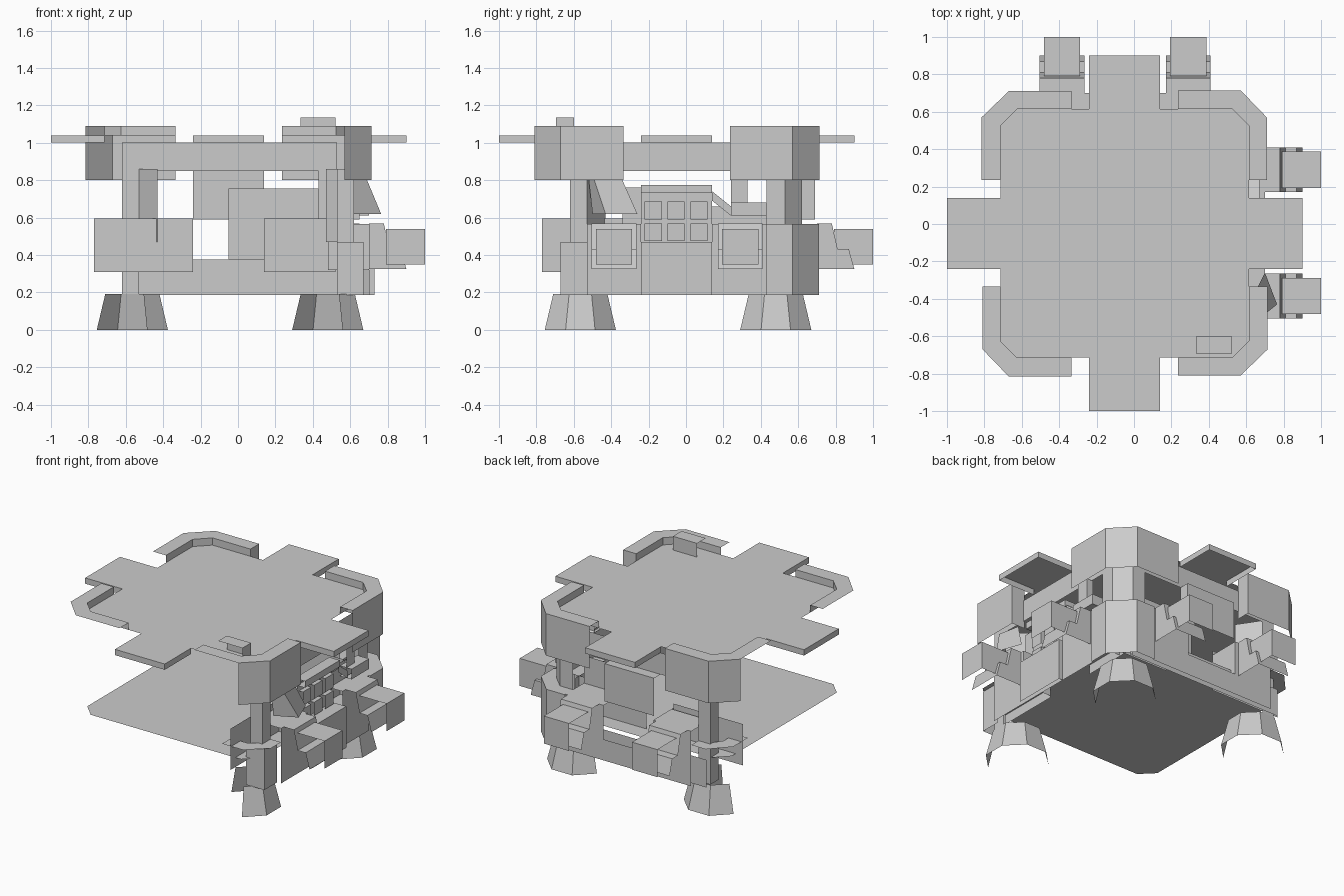
import bpy, math
from mathutils import Vector

if "Cube" in bpy.data.objects:
    bpy.data.objects.remove(bpy.data.objects["Cube"])

mat = bpy.data.materials.new("plain grey")
mat.diffuse_color = (0.6, 0.6, 0.6, 1)
mat.use_nodes = True
mat.node_tree.nodes["Principled BSDF"].inputs["Base Color"].default_value = mat.diffuse_color


def build(name, faces, swap=False, shell=False):
    """Object from faces given as point lists; swap mirrors the +x side onto the +y side;
    shell leaves off the faces that look towards the open -x and -y sides."""
    if swap:
        faces = [[(p[1], p[0], p[2]) for p in reversed(f)] for f in faces]
    if shell:
        def normal(f):
            a, b, c = (Vector(p) for p in f[:3])
            return (b - a).cross(c - b).normalized()
        faces = [f for f in faces if min(normal(f)[:2]) > -.9]
    verts, polys = [], []
    for f in faces:
        polys.append(range(len(verts), len(verts) + len(f)))
        verts += f
    me = bpy.data.meshes.new(name)
    me.from_pydata(verts, [], [list(p) for p in polys])
    me.materials.append(mat)
    ob = bpy.data.objects.new(name, me)
    bpy.context.collection.objects.link(ob)
    return ob


def ribbon(path, z0, z1):
    """Upright walls along an anticlockwise path."""
    return [[(*a, z0), (*b, z0), (*b, z1), (*a, z1)] for a, b in zip(path, path[1:])]


def plate(path, z):
    return [[(*p, z) for p in path]]


def rect(x0, x1, y0, y1):
    return [(x0, y0), (x1, y0), (x1, y1), (x0, y1)]


def box(x0, x1, y0, y1, z0, z1, bottom=False):
    r = rect(x0, x1, y0, y1)
    f = ribbon(r + r[:1], z0, z1) + plate(r, z1)
    return f + plate(r[::-1], z0) if bottom else f


def panel(x, y0, y1, z0, z1):
    return ribbon([(x, y0), (x, y1)], z0, z1)


C = -0.05  # centre of the square body in x and y


def turn(path, k):
    for _ in range(k):
        path = [(-y, x) for x, y in path]
    return [(x + C, y + C) for x, y in path]


# Roof: octagon with four tabs, thin edges on the tabs
outline, edges = [], []
for k in range(4):
    tab = turn([(.665, -.19), (.95, -.19), (.95, .19), (.665, .19)], k)
    outline += tab + turn([(.665, .575), (.575, .665)], k)
    edges += ribbon(tab, 1.0, 1.04)
build("roof", plate(outline, 1.04) + edges)

# Floor inside the body
octagon = []
for k in range(4):
    octagon += turn([(.665, -.575), (.665, .575)], k)
build("floor", plate(octagon, .376))

# Roof corners: raised rim, with outer walls only on the two built sides
outer = [(.76, .285), (.76, .62), (.62, .765), (.285, .765)]
inner = [(.665, .285), (.665, .575), (.575, .665), (.285, .665)]
for k, name in enumerate(("back_right", "back_left", "front_left", "front_right")):
    o, i = turn(outer, k), turn(inner, k)
    f = [[(*o[n], 1.09), (*o[n + 1], 1.09), (*i[n + 1], 1.09), (*i[n], 1.09)] for n in range(3)]
    f += ribbon(i[::-1], 1.04, 1.09)
    walls = ribbon(o, .80, 1.09)
    f += {0: walls, 1: walls[:2], 2: [], 3: walls[1:]}[k]
    if k == 3:
        f += ribbon([o[3], i[3]], .80, 1.09)
    if k == 1:
        f += ribbon([i[0], o[0]], .80, 1.09)
    build("roof_corner_" + name, f)

build("roof_hatch", box(.335, .52, -.695, -.60, 1.04, 1.135), shell=True)

# Legs: flared octagons with the five outward faces
for name, cx, cy in (("back_right", .48, .48), ("back_left", -.565, .48), ("front_right", .48, -.565)):
    ring = []
    for n in range(6):
        a = math.radians(-67.5 + 45 * n)
        ring.append((math.cos(a) / math.cos(math.pi / 8), math.sin(a) / math.cos(math.pi / 8)))
    lo = [(cx + .19 * x, cy + .19 * y, 0) for x, y in ring]
    hi = [(cx + .145 * x, cy + .145 * y, .19) for x, y in ring]
    build("leg_" + name, [[lo[n], lo[n + 1], hi[n + 1], hi[n]] for n in range(5)])

# Back right column: post above, wider base below with a ledge
post = [(.62, .43), (.62, .53), (.53, .62), (.43, .62)]
base = [(.71, .43), (.71, .57), (.57, .71), (.43, .71)]
build("back_right_post", ribbon(post, .56, .86))
build("back_right_base", ribbon(base, .185, .565) + plate(base + post[::-1], .565))

# Parts repeated on the right (+x) and back (+y) sides
for side, swap in (("right", False), ("back", True)):
    # square post and lip at the far corner
    build(side + "_end_post", ribbon([(.53, -.62), (.62, -.62), (.62, -.53)], .19, .86)
          + ribbon([(.62, -.53), (.47, -.43)], .47, .86), swap)
    build(side + "_end_lip", plate([(.41, -.76), (.57, -.76), (.70, -.64), (.70, -.53),
                                    (.62, -.53), (.62, -.60), (.53, -.66), (.41, -.66)], .47), swap)
    # wall band under the roof and skirt above the legs
    build(side + "_upper_band", panel(.62, -.62, .53, .85, 1.0), swap)
    build(side + "_skirt", panel(.70, -.53, .43, .185, .33), swap)
    # inner bay walls
    build(side + "_inner_wall", panel(.48, -.77, -.24, .31, .595)
          + panel(.48, .14, .52, .31, .595), swap)
    for bay, u, a, b in (("a", -.385, -.53, -.24), ("b", .29, .14, .43)):
        # bay frame with a ledge on top and reveals at the sides
        build(f"{side}_bay_{bay}", panel(.70, a, b, .32, .565)
              + plate(rect(.50, .70, a, b), .565)
              + ribbon([(.48, a), (.70, a)], .32, .565)
              + ribbon([(.70, b), (.48, b)], .32, .565), swap, True)
        # stepped shroud
        prof = [(.70, .325), (.90, .325), (.87, .433), (.81, .433), (.78, .567), (.70, .567)]
        l, r = u - .12, u + .12
        f = [[(x, l, z) for x, z in prof], [(x, r, z) for x, z in reversed(prof)]]
        f += [[(p[0], l, p[1]), (p[0], r, p[1]), (q[0], r, q[1]), (q[0], l, q[1])]
              for p, q in zip(prof[1:], prof[2:])]
        build(f"{side}_shroud_{bay}", f, swap, True)
        # pod sticking out of the shroud
        build(f"{side}_pod_{bay}", box(.79, 1.0, u - .097, u + .097, .35, .54), swap, True)

# Front right foot
build("front_right_foot", ribbon([(.53, -.67), (.67, -.67), (.67, -.53)], .185, .47))

# Right side centre: plain panel, window blocks and ledge
build("right_centre_panel", panel(.73, -.24, .14, .185, .47)
      + plate(rect(.62, .73, -.24, .14), .47)
      + ribbon([(.73, .14), (.70, .14)], .185, .47))
build("window_wall", panel(.62, -.24, .14, .47, .74))
for n in range(3):
    for z0, z1 in ((.475, .567), (.59, .685)):
        u = -.175 + .122 * n
        build("window_block", box(.62, .65, u - .046, u + .046, z0, z1), shell=True)
build("window_ledge", box(.60, .68, -.24, .14, .73, .775, True), shell=True)
build("right_side_wall", panel(.60, -.34, -.24, .56, .76) + panel(.60, .14, .43, .56, .66))
build("pipe_box", box(.61, .70, .24, .43, .61, .68, True), shell=True)
build("pipe_upright", box(.61, .66, .24, .33, .62, .85), shell=True)
build("pipe_slope", [[(.67, .14, .69), (.67, .24, .61), (.67, .24, .66), (.67, .14, .74)],
                     [(.67, .14, .74), (.67, .24, .66), (.60, .24, .66), (.60, .14, .74)]])

# Slanted hood by the front right post
build("hood", [[(.62, -.52, .80), (.62, -.50, .62), (.765, -.43, .62), (.69, -.49, .80)],
               [(.69, -.49, .80), (.765, -.43, .62), (.70, -.26, .62), (.66, -.34, .80)]])

# Back side centre: raised panel over an opening, machinery block beside it
build("back_centre_panel", panel(.69, -.24, .14, .59, .85)
      + ribbon([(.69, .14), (.62, .14)], .59, .85)
      + plate(rect(.62, .69, -.24, .14), .85), True)
build("back_lower_panel", panel(.66, -.62, .57, .185, .376), True)
build("back_machinery", panel(.50, -.05, .43, .376, .755), True)
